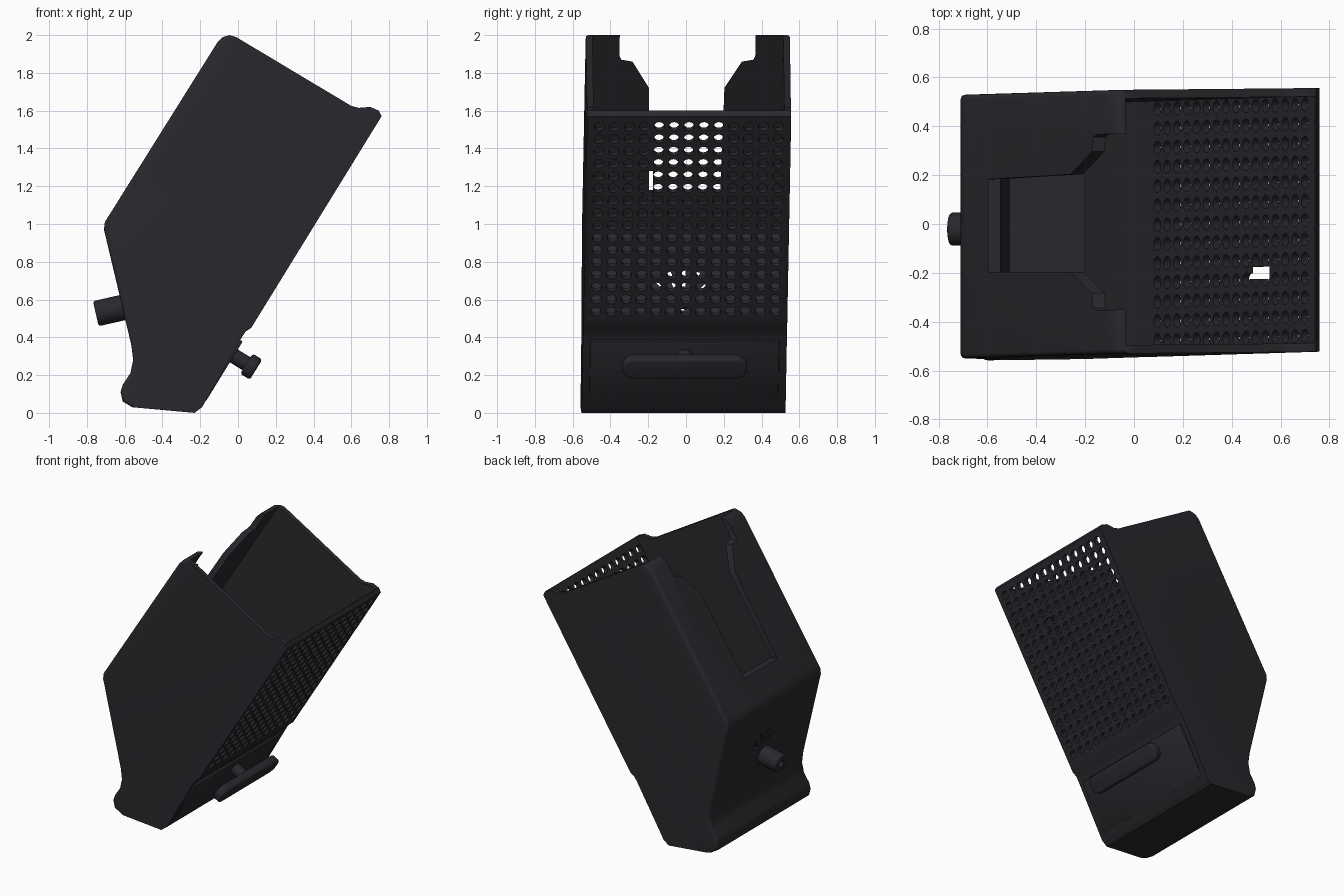
import bpy, bmesh, math
from mathutils import Matrix, Vector

cube = bpy.data.objects.get("Cube")
if cube:
    bpy.data.objects.remove(cube, do_unlink=True)

COLOR = (0.022, 0.022, 0.027, 1)
mat = bpy.data.materials.new("charcoal plastic")
mat.use_nodes = True
mat.diffuse_color = COLOR
bsdf = next(n for n in mat.node_tree.nodes if n.type == 'BSDF_PRINCIPLED')
bsdf.inputs["Base Color"].default_value = COLOR

# Sloping wall frame: local x runs up the wall, local z points outward
UP = Vector((0.525, 0, 0.852)).normalized()
OUT = Vector((UP.z, 0, -UP.x))
WALL = Matrix((UP, (0, -1, 0), OUT)).transposed().to_4x4()


def wall_at(x, y, z):
    return Matrix.Translation((x, y, z)) @ WALL


def finish(bm, name):
    bmesh.ops.recalc_face_normals(bm, faces=bm.faces)
    me = bpy.data.meshes.new(name)
    bm.to_mesh(me)
    bm.free()
    me.materials.append(mat)
    ob = bpy.data.objects.new(name, me)
    bpy.context.collection.objects.link(ob)
    return ob


def prism(pts, lo, hi, axis):
    """Extrude a (side, height) profile along x or y."""
    bm = bmesh.new()
    place = (lambda a, b: (lo, a, b)) if axis == 'x' else (lambda a, b: (a, lo, b))
    face = bm.faces.new([bm.verts.new(place(*p)) for p in pts])
    ext = bmesh.ops.extrude_face_region(bm, geom=[face])
    move = Vector((hi - lo, 0, 0) if axis == 'x' else (0, hi - lo, 0))
    bmesh.ops.translate(bm, vec=move, verts=[v for v in ext["geom"] if isinstance(v, bmesh.types.BMVert)])
    return bm


def rod(bm, matrix, radius, depth, segments):
    bmesh.ops.create_cone(bm, cap_ends=True, segments=segments, radius1=radius,
                          radius2=radius, depth=depth, matrix=matrix)


def box(bm, matrix, size):
    bmesh.ops.create_cube(bm, size=1, matrix=matrix @ Matrix.Diagonal((*size, 1)))


def add_modifier(ob, kind, **settings):
    mod = ob.modifiers.new(kind.title(), kind)
    for key, value in settings.items():
        setattr(mod, key, value)
    bpy.context.view_layer.objects.active = ob
    bpy.ops.object.modifier_apply(modifier=mod.name)


def cut(ob, cutter, keep=False):
    cutter.hide_render = True
    add_modifier(ob, 'BOOLEAN', operation='DIFFERENCE', solver='EXACT', object=cutter)
    if not keep:
        bpy.data.objects.remove(cutter, do_unlink=True)


# Hopper shell, rounded along its back edges
outline = [(-.23, 0), (-.19, .03), (.02, .40), (.04, .43), (.07, .45), (.76, 1.57),
           (.745, 1.6), (.70, 1.62), (.64, 1.615), (.60, 1.625), (-.01, 1.99), (-.045, 2),
           (-.08, 1.99), (-.11, 1.96), (-.68, 1.05), (-.705, 1.01), (-.71, .97), (-.70, .93),
           (-.565, .36), (-.555, .28), (-.57, .21), (-.61, .15), (-.622, .11),
           (-.61, .06), (-.56, .03)]
bm = prism(outline, -.54, .54, 'y')


def on_back(edge):
    a, b = (v.co for v in edge.verts)
    return abs(a.y - b.y) < .001 and max(a.x, b.x) < -.04 and max(a.z, b.z) > .05


bmesh.ops.bevel(bm, geom=[e for e in bm.edges if on_back(e)], offset=.045,
                segments=4, profile=.5, affect='EDGES', clamp_overlap=True)
shell = finish(bm, "hopper_shell")

# Open-topped cavity
cavity = [(-.20, .07), (0, .42), (.043, .467), (.83, 1.745), (.07, 2.166), (-.672, .98),
          (-.655, .92), (-.52, .37), (-.51, .28), (-.525, .21), (-.57, .13), (-.54, .08)]
cut(shell, finish(prism(cavity, -.505, .505, 'y'), "cavity_cutter"))

# Stepped notch and window in the back wall
half = [(.19, 1.18), (.20, 1.72), (.29, 1.86), (.35, 1.87), (.36, 1.89), (.36, 2.1)]
notch = half + [(-y, z) for y, z in reversed(half)]
cut(shell, finish(prism(notch, -1, .3, 'x'), "notch_cutter"))

# Grid of round holes in the sloping wall
ROWS, COLS = 16, 13
bm = bmesh.new()
for r in range(ROWS):
    spot = Vector((.115, 0, .54)) + UP * (r * .0768)
    for c in range(COLS):
        rod(bm, wall_at(spot.x, (c - (COLS - 1) / 2) * .079, spot.z), .0275, .12, 12)
cut(shell, finish(bm, "hole_cutter"))

# Broken-out slot between holes
bm = bmesh.new()
box(bm, wall_at(.525, -.21, 1.21), (.18, .05, .12))
cut(shell, finish(bm, "slot_cutter"))

# Fan of vent slits above the spout
bm = bmesh.new()
for i in range(-2, 3):
    turn = Matrix.Translation((-.62, 0, .56)) @ Matrix.Rotation(i * .4, 4, 'X')
    box(bm, turn @ Matrix.Translation((0, 0, .155)), (.3, .02, .09))
cut(shell, finish(bm, "vent_cutter"))

# Hollow spout on the back
axis = Vector((-.975, 0, -.22))
turn = axis.to_track_quat('Z', 'Y').to_matrix().to_4x4()
bm = bmesh.new()
rod(bm, Matrix.Translation((-.67, -.005, .544)) @ turn, .068, .17, 32)
spout = finish(bm, "back_spout")
add_modifier(spout, 'BEVEL', width=.012, segments=3)
bm = bmesh.new()
rod(bm, Matrix.Translation((-.67, -.005, .544)) @ turn, .026, .5, 16)
bore = finish(bm, "bore_cutter")
cut(shell, bore, keep=True)
cut(spout, bore)

# Hatch plate on the lower front wall
bm = bmesh.new()
box(bm, wall_at(-.08, 0, .225), (.37, 1.0, .018))
hatch = finish(bm, "hatch_plate")
add_modifier(hatch, 'BEVEL', width=.005, segments=2)

# Rounded pull handle and its stem
bm = bmesh.new()
box(bm, Matrix(), (.125, .66, .06))
ends = [e for e in bm.edges if abs(e.verts[0].co.z - e.verts[1].co.z) > .01]
bmesh.ops.bevel(bm, geom=ends, offset=.06, segments=8, profile=.5, affect='EDGES')
bm.transform(wall_at(.07, 0, .245))
handle = finish(bm, "hatch_handle")
add_modifier(handle, 'BEVEL', width=.014, segments=3, limit_method='ANGLE')
bm = bmesh.new()
rod(bm, wall_at(0, 0, .288), .04, .13, 24)
stem = finish(bm, "handle_stem")

# Slight sideways lean shared by every part, then smooth shading
lean = Matrix(((1, 0, 0, 0), (.015, 1, .01, -.01), (0, 0, 1, 0), (0, 0, 0, 1)))
bpy.ops.object.select_all(action='DESELECT')
for ob in (shell, spout, hatch, handle, stem):
    ob.data.transform(lean)
    ob.select_set(True)
bpy.context.view_layer.objects.active = shell
bpy.ops.object.shade_smooth_by_angle(angle=math.radians(32))
